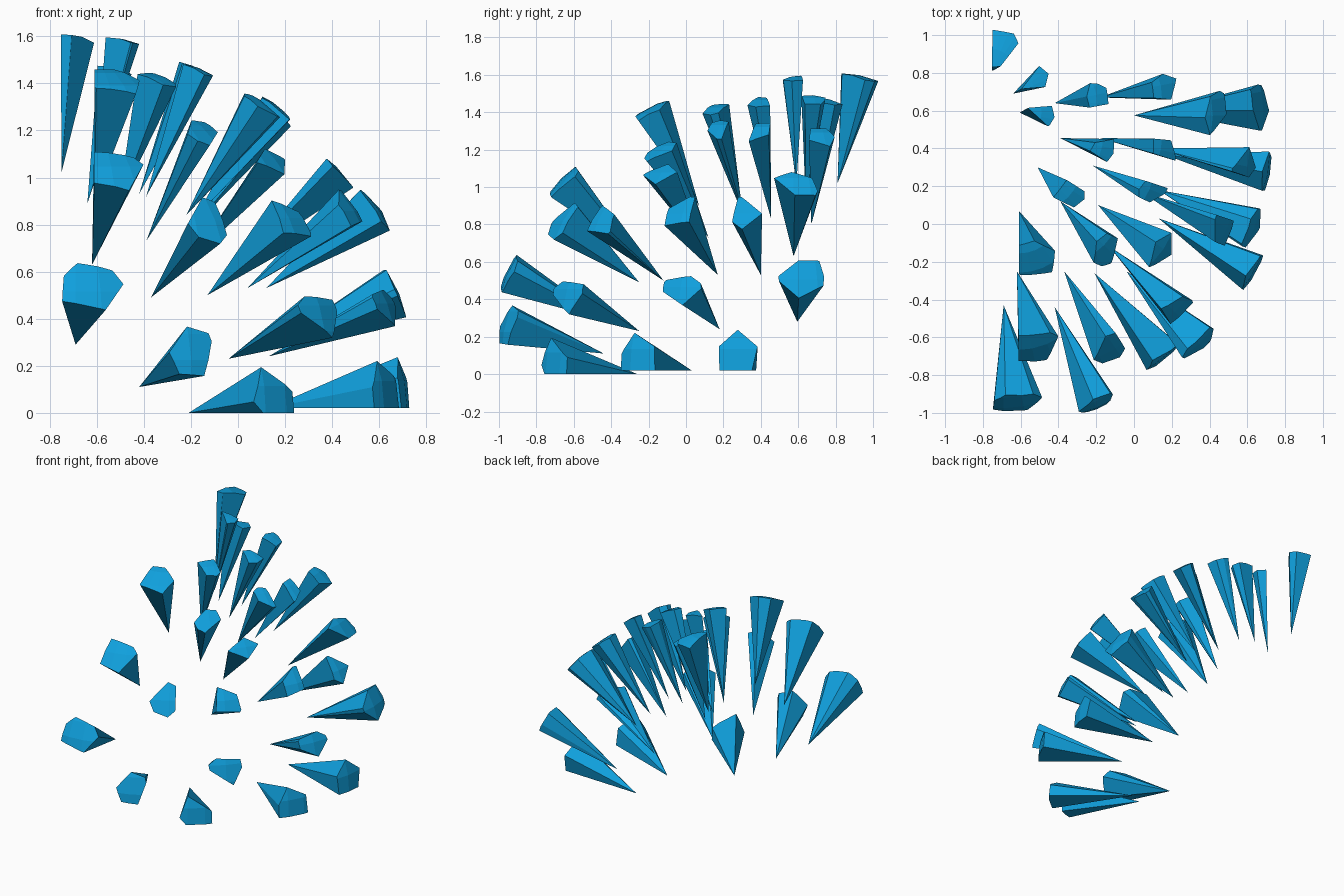
import bpy, bmesh
from mathutils import Vector

if "Cube" in bpy.data.objects:
    bpy.data.objects.remove(bpy.data.objects["Cube"])

CENTRE = Vector((-0.87, 0.58, -0.18))   # point all shards burst away from
RADIUS = 0.59                           # radius of the shattered ball

blue = bpy.data.materials.new("bright blue")
blue.diffuse_color = (0.005, 0.35, 0.72, 1)
blue.use_nodes = True
blue.node_tree.nodes["Principled BSDF"].inputs["Base Color"].default_value = blue.diffuse_color

# Where the pointed tip of each shard has flown to
TIPS = [
    (-.75, .81, 1.02), (-.64, .69, .89), (-.605, .59, 1.01), (-.42, .64, .93),
    (-.18, .67, .80), (0, .575, .63), (.14, .595, .28), (-.39, .455, .92),
    (-.18, .455, .83), (.12, .40, .53), (.14, .375, .02), (-.51, .30, .88),
    (-.22, .31, .84), (.04, .17, .53), (.13, .18, .24), (-.61, .07, .90),
    (-.39, .12, .73), (-.19, .10, .66), (.13, .03, .02), (-.62, -.25, .63),
    (-.37, -.25, .49), (-.21, -.26, 0), (-.04, -.25, .23), (-.13, -.12, .50),
    (-.69, -.43, .29), (-.42, -.44, .11),
]
# Directions of the absent neighbours that bound the outermost shards
GAPS = [
    (-.10, .19, .975), (-.21, -.42, .885), (-.18, -.70, .68), (-.33, -.83, .42),
    (.15, .50, .85), (.37, .30, .88), (.45, .27, .85), (.60, .33, .73),
    (.75, .43, .47), (.80, .45, .35), (.97, .19, .10), (.12, -.10, .98),
    (.38, -.92, -.08), (.10, -.99, .12),
]
dirs = [(Vector(t) - CENTRE).normalized() for t in TIPS]
gaps = [Vector(g).normalized() for g in GAPS]


def cut(bm, normal):
    """Keep only the side of a central plane that normal points to."""
    bmesh.ops.bisect_plane(bm, geom=bm.verts[:] + bm.edges[:] + bm.faces[:],
                           dist=1e-5, plane_co=(0, 0, 0), plane_no=normal,
                           clear_inner=True)


def shard(i):
    """One cell of the ball: a patch of its skin closed down to the centre."""
    bm = bmesh.new()
    bmesh.ops.create_uvsphere(bm, u_segments=32, v_segments=16, radius=RADIUS)
    d = dirs[i]
    cut(bm, d)
    cut(bm, Vector((0, 0, 1)))
    for other in dirs[:i] + dirs[i + 1:] + gaps:
        cut(bm, (d - other).normalized())
    bmesh.ops.remove_doubles(bm, verts=bm.verts[:], dist=1e-4)
    rim = [e for e in bm.edges if len(e.link_faces) == 1]
    tip = bm.verts.new((0, 0, 0))
    for e in rim:
        bm.faces.new((e.verts[0], e.verts[1], tip))
    bmesh.ops.recalc_face_normals(bm, faces=bm.faces[:])
    me = bpy.data.meshes.new("shard")
    bm.to_mesh(me)
    bm.free()
    me.materials.append(blue)
    ob = bpy.data.objects.new("shard_%02d" % (i + 1), me)
    ob.location = TIPS[i]
    bpy.context.collection.objects.link(ob)


for i in range(len(TIPS)):
    shard(i)
